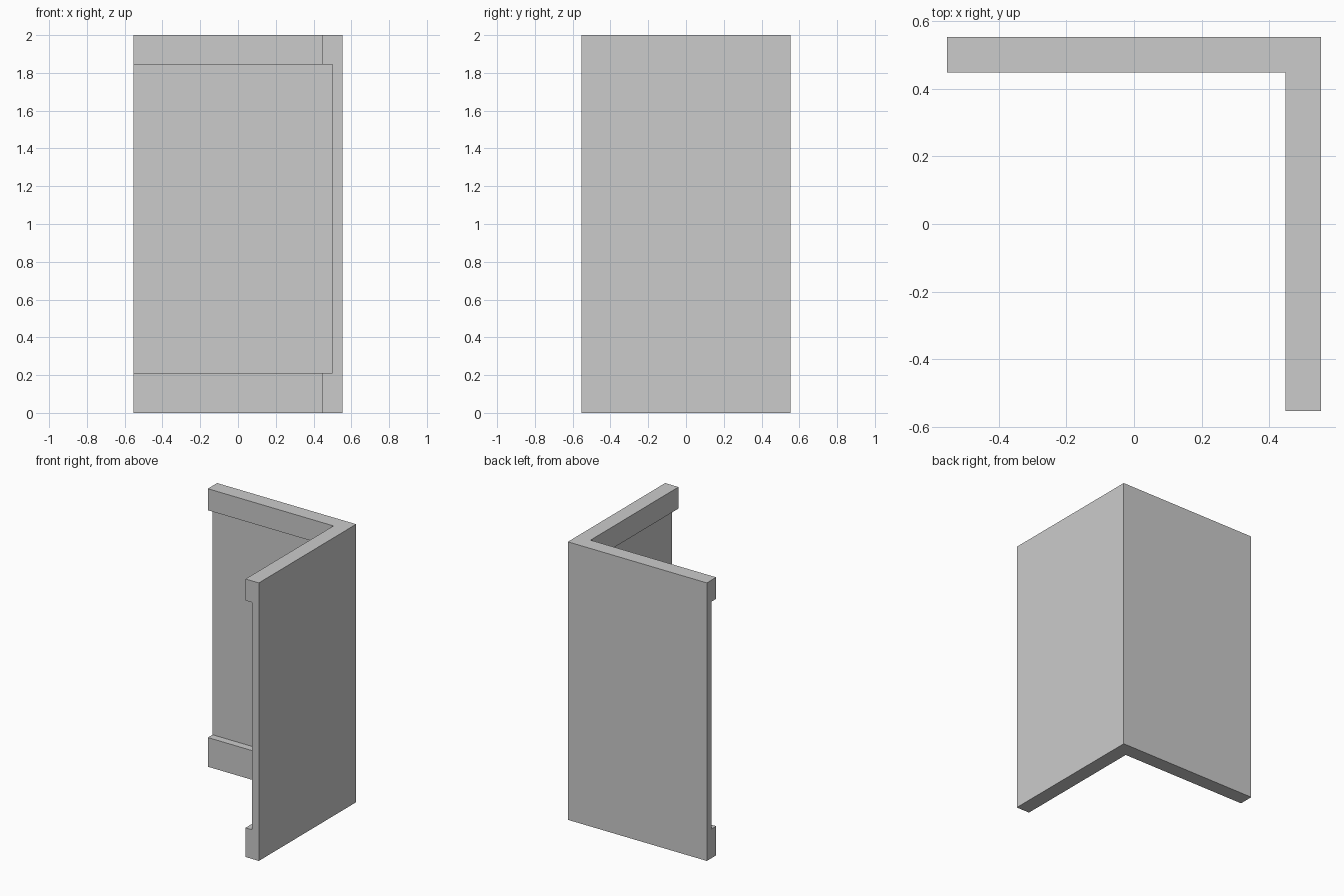
import bpy, bmesh

if "Cube" in bpy.data.objects:
    bpy.data.objects.remove(bpy.data.objects["Cube"])

R = 0.553  # half width of the outer faces

# Wall cross-section: (depth inward from outer face, height)
profile = [(0, 0), (0.106, 0), (0.106, 0.21), (0.053, 0.21),
           (0.053, 1.845), (0.106, 1.845), (0.106, 2), (0, 2)]

bm = bmesh.new()

# Sweep the section along the back wall, mitre at the corner, then the right wall
rings = [
    [bm.verts.new((-R, R - d, z)) for d, z in profile],
    [bm.verts.new((R - d, R - d, z)) for d, z in profile],
    [bm.verts.new((R - d, -R, z)) for d, z in profile],
]
n = len(profile)
for a, b in zip(rings, rings[1:]):
    for i in range(n):
        j = (i + 1) % n
        bm.faces.new((a[i], a[j], b[j], b[i]))

# End caps
bm.faces.new(rings[0])
bm.faces.new(rings[-1])
bmesh.ops.recalc_face_normals(bm, faces=bm.faces)

mesh = bpy.data.meshes.new("corner_wall")
bm.to_mesh(mesh)
bm.free()
wall = bpy.data.objects.new("corner_wall", mesh)
bpy.context.collection.objects.link(wall)
